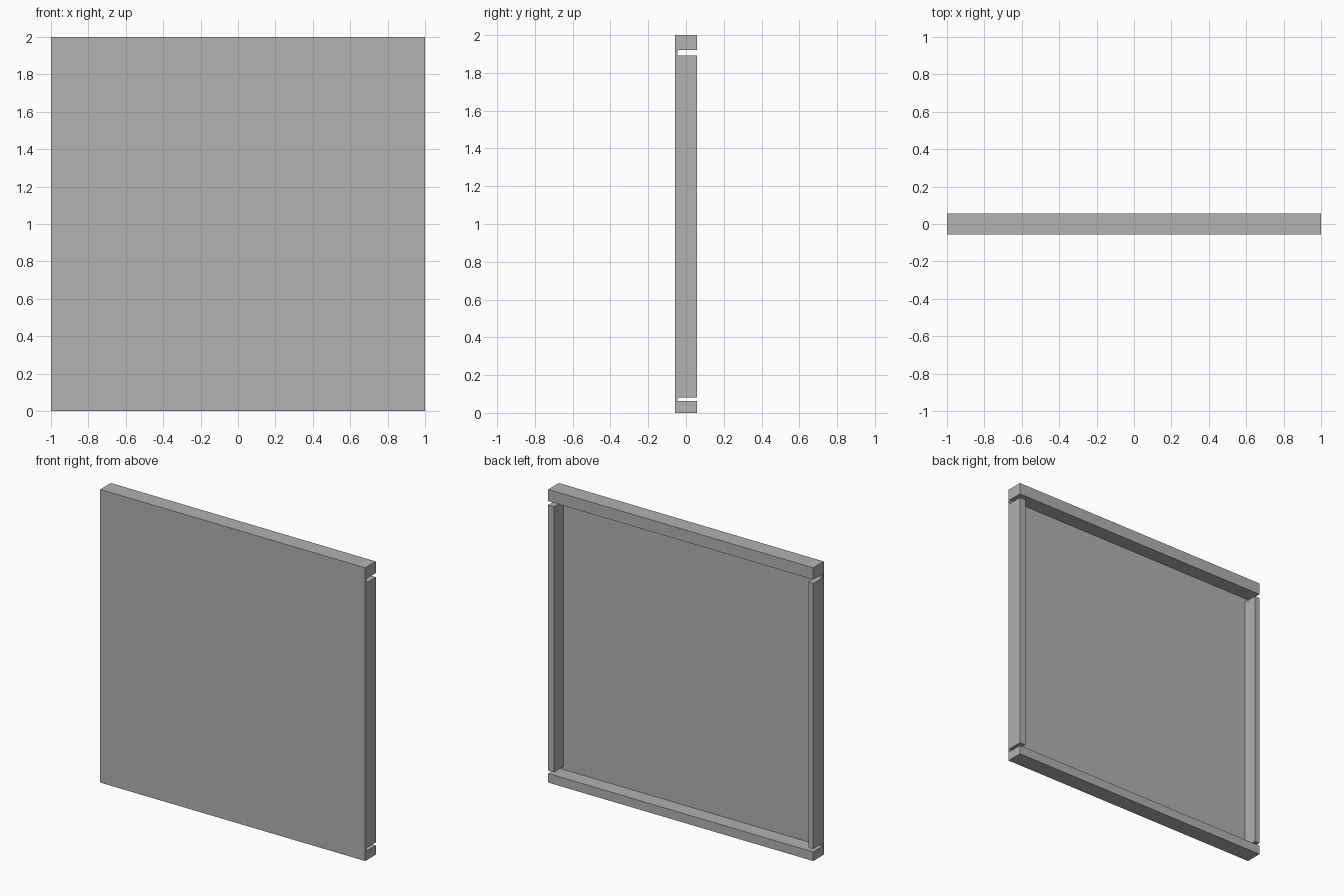
import bpy
from mathutils import Vector

cube = bpy.data.objects.get("Cube")
if cube:
    bpy.data.objects.remove(cube, do_unlink=True)

grey = bpy.data.materials.new("plain grey")
grey.use_nodes = True
color = (0.445, 0.445, 0.445, 1.0)
grey.diffuse_color = color
grey.node_tree.nodes["Principled BSDF"].inputs["Base Color"].default_value = color


def box(name, low, high):
    """Add a box between two opposite corners."""
    low, high = Vector(low), Vector(high)
    bpy.ops.mesh.primitive_cube_add(size=1, location=(low + high) / 2)
    obj = bpy.context.object
    obj.name = name
    obj.scale = high - low
    bpy.ops.object.transform_apply(location=False, rotation=False, scale=True)
    obj.data.materials.append(grey)
    return obj


front, back = -0.057, 0.057
inner = front + 0.012          # back of the thin sheet
stile_low, stile_high = 0.082, 1.893

# Thin front sheet
box("front_panel", (-1, front, 0), (1, inner, 2))

# Full-width rails behind the sheet
box("top_rail", (-1, inner, 1.92), (1, back, 2))
box("bottom_rail", (-1, inner, 0), (1, back, 0.062))

# Side stiles, stopping short of both rails
box("left_stile", (0.956, inner, stile_low), (1, back, stile_high))
box("right_stile", (-1, inner, stile_low), (-0.963, back, stile_high))
